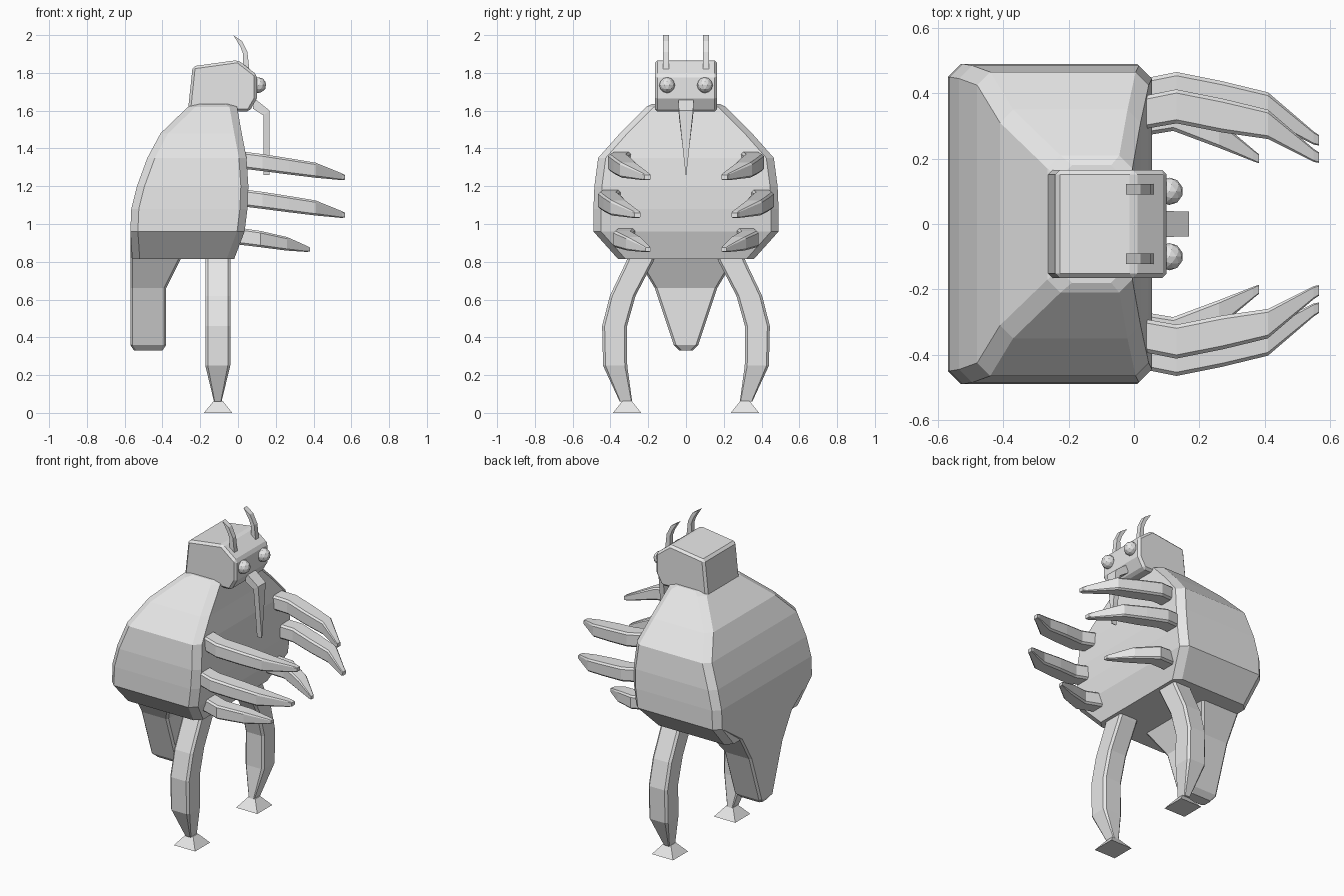
import bpy
import bmesh
from mathutils import Vector

cube = bpy.data.objects.get("Cube")
if cube:
    bpy.data.objects.remove(cube, do_unlink=True)

GREY = (0.8, 0.8, 0.8, 1.0)
mat = bpy.data.materials.new("plain grey")
mat.use_nodes = True
mat.diffuse_color = GREY
mat.node_tree.nodes["Principled BSDF"].inputs["Base Color"].default_value = GREY


def finish(name, bm):
    bmesh.ops.recalc_face_normals(bm, faces=bm.faces[:])
    mesh = bpy.data.meshes.new(name)
    bm.to_mesh(mesh)
    bm.free()
    mesh.materials.append(mat)
    obj = bpy.data.objects.new(name, mesh)
    bpy.context.collection.objects.link(obj)
    return obj


def ring(centre, u, v, chamfer):
    """Rectangle with cut corners, spanned by half-axes u and v."""
    c, u, v = Vector(centre), Vector(u), Vector(v)
    a, b = 1 - chamfer / u.length, 1 - chamfer / v.length
    signs = [(1, b), (a, 1), (-a, 1), (-1, b), (-1, -b), (-a, -1), (a, -1), (1, -b)]
    return [c + u * s + v * t for s, t in signs]


def loft(name, rings):
    bm = bmesh.new()
    loops = [[bm.verts.new(p) for p in r] for r in rings]
    for lo, hi in zip(loops, loops[1:]):
        for i in range(len(lo)):
            j = (i + 1) % len(lo)
            bm.faces.new((lo[i], lo[j], hi[j], hi[i]))
    bm.faces.new(loops[0])
    bm.faces.new(loops[-1])
    return finish(name, bm)


def level(z, back, front, half, chamfer):
    """Horizontal section between two x positions."""
    return ring(((back + front) / 2, 0, z), ((front - back) / 2, 0, 0), (0, half, 0), chamfer)


def extrude(name, profile, half, y=0):
    """Side profile in x and z, given thickness along y."""
    return loft(name, [[(x, y + s * half, z) for x, z in profile] for s in (-1, 1)])


# Shell-like body, wide below and narrow at the neck
body = [(0.815, -0.56, -0.02, 0.36), (0.96, -0.57, 0.035, 0.49), (1.08, -0.565, 0.05, 0.49),
        (1.2, -0.535, 0.055, 0.485), (1.35, -0.48, 0.045, 0.465), (1.48, -0.41, 0.02, 0.35),
        (1.62, -0.265, -0.005, 0.21), (1.635, -0.23, -0.03, 0.18)]
loft("body", [level(*s, 0.04) for s in body])

# Tail flowing down from the back of the body
tail = [(0.33, -0.55, -0.40, 0.035), (0.36, -0.57, -0.38, 0.065), (0.66, -0.57, -0.38, 0.165),
        (0.82, -0.57, -0.30, 0.26), (0.96, -0.57, -0.30, 0.46)]
loft("tail", [level(*s, 0.012) for s in tail])

# Head with softened edges
head = extrude("head", [(-0.265, 1.60), (-0.24, 1.835), (0.0, 1.868), (0.10, 1.79),
                        (0.10, 1.665), (0.06, 1.595)], 0.165)
bevel = head.modifiers.new("edge bevel", "BEVEL")
bevel.width = 0.014
bevel.segments = 1

# Drooping pointed mouthpart
mouth = [((0.08, 1.67), (0.08, 1.61), 0.04), ((0.168, 1.60), (0.135, 1.575), 0.038),
         ((0.168, 1.40), (0.135, 1.40), 0.017), ((0.168, 1.26), (0.135, 1.26), 0.002)]
loft("mouthpart", [[(o[0], -h, o[1]), (o[0], h, o[1]), (i[0], h, i[1]), (i[0], -h, i[1])]
                   for o, i, h in mouth])

# Arm paths: x, y, z, half width, half height
long_arm = [(-0.03, 0.33, 1.345, 0.05, 0.045), (0.13, 0.36, 1.325, 0.052, 0.045),
            (0.27, 0.332, 1.305, 0.052, 0.043), (0.41, 0.305, 1.285, 0.045, 0.04),
            (0.55, 0.21, 1.25, 0.02, 0.018), (0.567, 0.203, 1.247, 0.016, 0.012)]
short_arm = [(-0.03, 0.31, 0.94, 0.05, 0.045), (0.12, 0.335, 0.92, 0.05, 0.043),
             (0.26, 0.275, 0.895, 0.042, 0.036), (0.365, 0.21, 0.868, 0.018, 0.016),
             (0.382, 0.2, 0.865, 0.014, 0.01)]
arms = {"upper_arm": (long_arm, 0, 0), "middle_arm": (long_arm, 0.053, -0.2),
        "lower_arm": (short_arm, 0, 0)}

# Leg path: y, z, half depth in x, half width in y
leg = [(0.215, 0.88, 0.066, 0.075), (0.245, 0.80, 0.066, 0.072), (0.335, 0.62, 0.066, 0.068),
       (0.378, 0.46, 0.066, 0.066), (0.375, 0.25, 0.066, 0.064), (0.318, 0.06, 0.02, 0.033)]

antenna = [(0.026, 1.82), (0.027, 1.90), (0.012, 1.94), (-0.025, 2.0),
           (0.02, 1.97), (0.05, 1.91), (0.06, 1.82)]

for side, s in (("left", 1), ("right", -1)):
    for part, (path, dy, dz) in arms.items():
        loft(f"{side}_{part}", [ring((x, s * (y + dy), z + dz), (0, w, 0), (0, 0, h), 0.25 * h)
                                for x, y, z, w, h in path])

    loft(f"{side}_leg", [ring((-0.107, s * y, z), (d, 0, 0), (0, w, 0), 0.2 * d)
                         for y, z, d, w in leg])

    # Flared foot
    loft(f"{side}_foot", [[(-0.105 + i * r, s * 0.312 + j * r, z)
                           for i, j in ((1, 1), (-1, 1), (-1, -1), (1, -1))]
                          for z, r in ((0, 0.075), (0.062, 0.025))])

    extrude(f"{side}_antenna", antenna, 0.016, s * 0.107)

    # Faceted eye
    bm = bmesh.new()
    bmesh.ops.create_icosphere(bm, subdivisions=2, radius=0.042)
    bmesh.ops.translate(bm, verts=bm.verts[:], vec=(0.108, s * 0.1, 1.735))
    finish(f"{side}_eye", bm)
